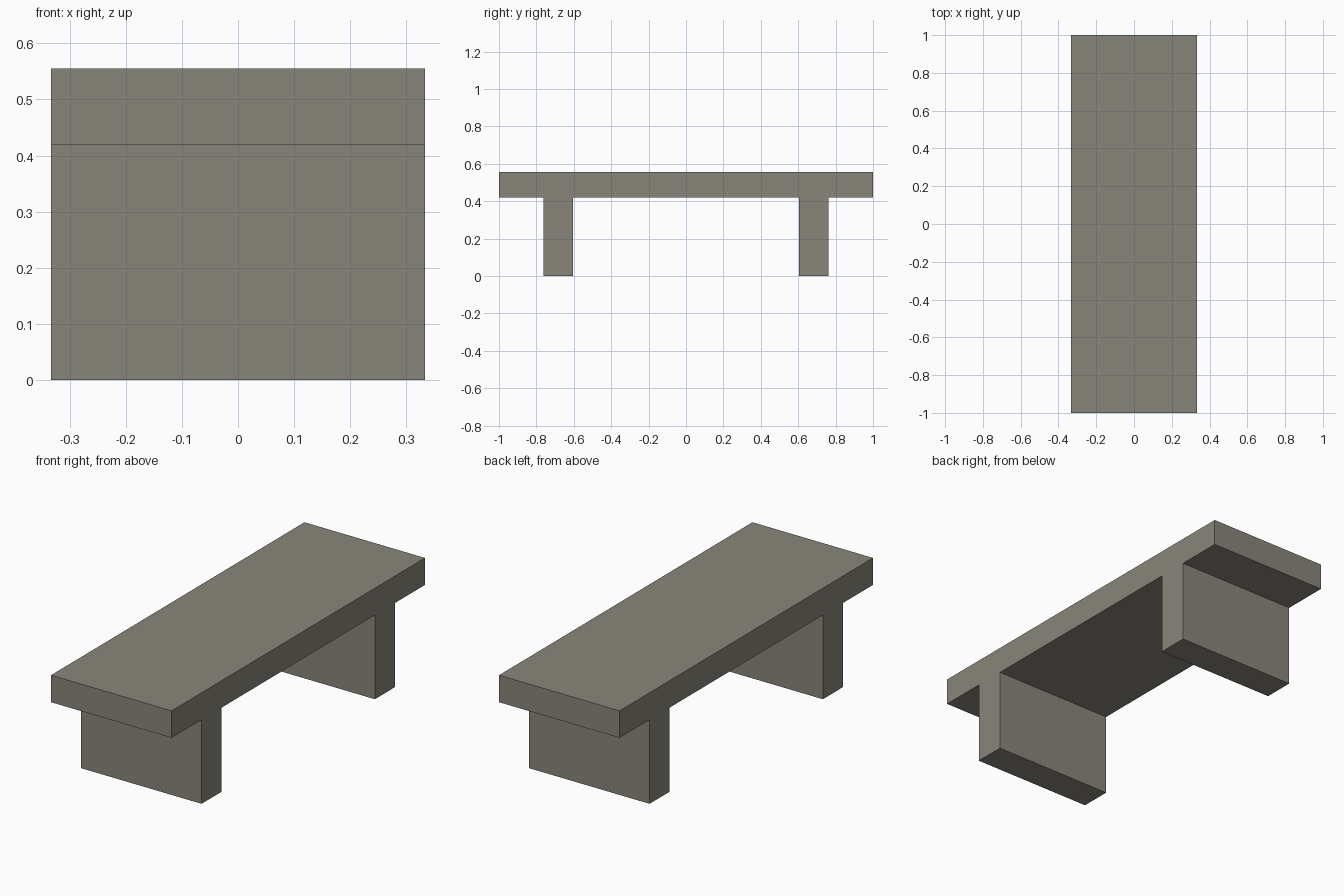
import bpy
import bmesh

if "Cube" in bpy.data.objects:
    bpy.data.objects.remove(bpy.data.objects["Cube"])

HALF_WIDTH = 0.333
TOP, UNDERSIDE = 0.555, 0.42
LEG_OUT, LEG_IN = 0.763, 0.605

stone = bpy.data.materials.new("warm grey stone")
stone.diffuse_color = (0.25, 0.238, 0.193, 1.0)
stone.use_nodes = True
stone.node_tree.nodes["Principled BSDF"].inputs["Base Color"].default_value = stone.diffuse_color

# Half of the side profile (y, z), mirrored to the other end
half = [(1.0, TOP), (1.0, UNDERSIDE), (LEG_OUT, UNDERSIDE), (LEG_OUT, 0.0),
        (LEG_IN, 0.0), (LEG_IN, UNDERSIDE)]
profile = half + [(-y, z) for y, z in reversed(half)]

# Bench: slab seat and two slab legs, extruded across the width
bm = bmesh.new()
side = bm.faces.new([bm.verts.new((-HALF_WIDTH, y, z)) for y, z in profile])
extruded = bmesh.ops.extrude_face_region(bm, geom=[side], use_keep_orig=True)
moved = [g for g in extruded["geom"] if isinstance(g, bmesh.types.BMVert)]
bmesh.ops.translate(bm, verts=moved, vec=(2 * HALF_WIDTH, 0, 0))
bmesh.ops.recalc_face_normals(bm, faces=bm.faces)

mesh = bpy.data.meshes.new("bench")
bm.to_mesh(mesh)
bm.free()
mesh.materials.append(stone)
bpy.context.collection.objects.link(bpy.data.objects.new("bench", mesh))
